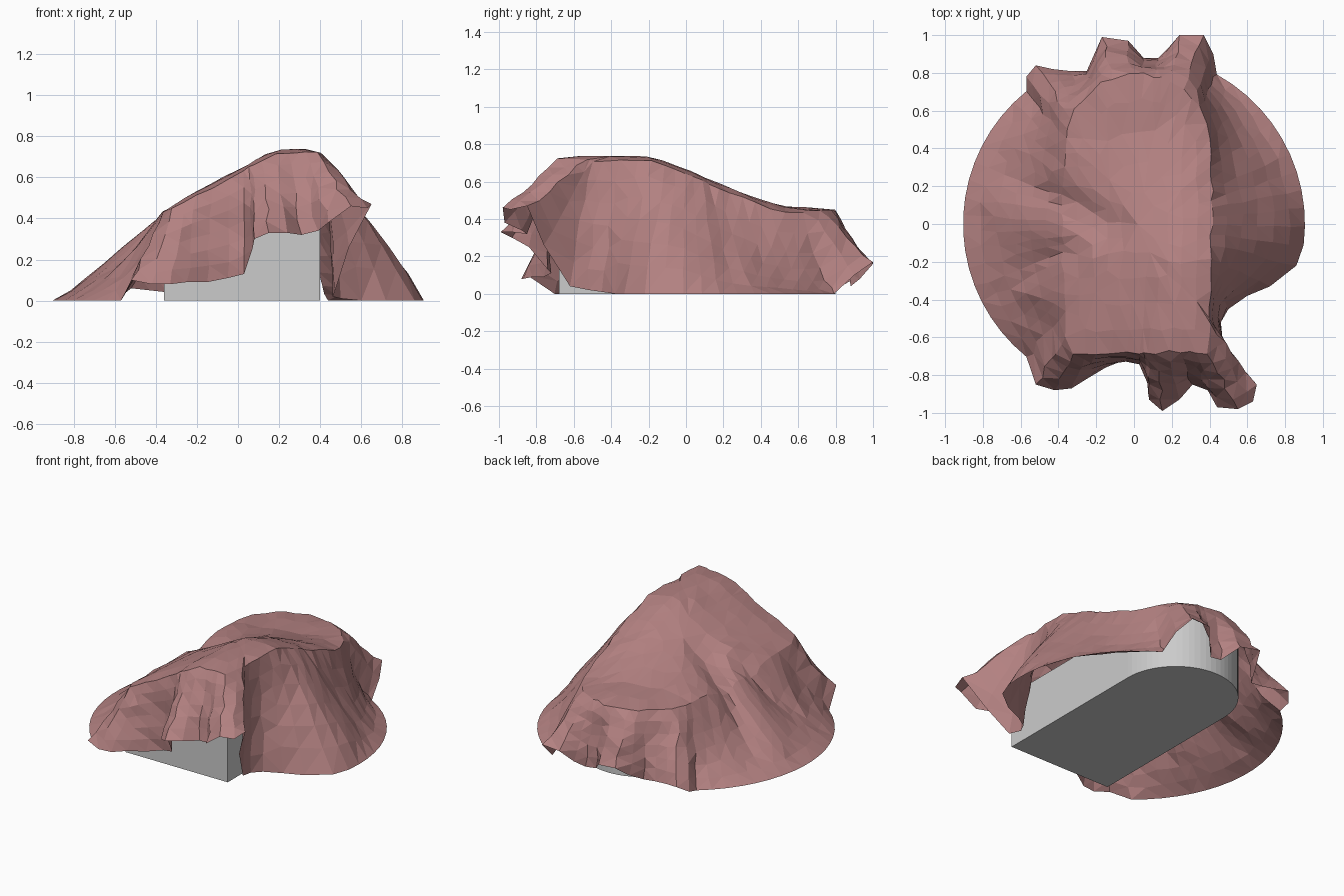
import bpy, bmesh, math, random

if "Cube" in bpy.data.objects:
    bpy.data.objects.remove(bpy.data.objects["Cube"])

random.seed(4)
CX, BACK_Y, R, FRONT_Y = 0.02, 0.42, 0.38, -0.68


def inside(x, y):
    if abs(x - CX) > R or y < FRONT_Y:
        return False
    return y <= BACK_Y or math.hypot(x - CX, y - BACK_Y) <= R


def edge_of_block(angle):
    s = 0.3
    while inside(CX + s * math.cos(angle), s * math.sin(angle)):
        s += 0.004
    return s + 0.01


def clamp(v):
    return max(0.0, min(1.0, v))


# Height of the cloth where it lies on top, rising to the front right
def top_height(x, y):
    side = clamp((x + 0.36) / 0.55)
    return 0.45 + 0.02 * clamp(y) + 0.29 * side * clamp((0.5 - y) / 0.68)


def valley(x, y, ax, ay, bx, by, width):
    dx, dy = bx - ax, by - ay
    t = clamp(((x - ax) * dx + (y - ay) * dy) / (dx * dx + dy * dy))
    d = math.hypot(x - ax - t * dx, y - ay - t * dy)
    return math.exp(-(d / width) ** 2)


# Support block under the cloth: flat at the front, half round at the back
def make_block(height):
    outline = [(CX - R, FRONT_Y), (CX + R, FRONT_Y)]
    for i in range(33):
        a = math.pi * i / 32
        outline.append((CX + R * math.cos(a), BACK_Y + R * math.sin(a)))
    bm = bmesh.new()
    face = bm.faces.new([bm.verts.new((x, y, 0)) for x, y in outline])
    top = bmesh.ops.extrude_face_region(bm, geom=[face])["geom"]
    for v in top:
        if isinstance(v, bmesh.types.BMVert):
            v.co.z = height
    bmesh.ops.recalc_face_normals(bm, faces=bm.faces)
    me = bpy.data.meshes.new("support_block")
    bm.to_mesh(me)
    bm.free()
    bpy.context.collection.objects.link(bpy.data.objects.new("support_block", me))


def arc(a0, a1, n):
    angles = [math.radians(a0 + (a1 - a0) * i / (n - 1)) for i in range(n)]
    return [(0.905 * math.cos(a), 0.905 * math.sin(a), 0.0) for a in angles]


# Hem of the cloth: gathered front, round right, scalloped back, round left
front_hem = [(-.52, -.85, .10), (-.42, -.88, .08), (-.33, -.87, .08), (-.25, -.82, .09),
             (-.15, -.76, .09), (-.05, -.72, .11), (.03, -.74, .13), (.07, -.84, .25),
             (.08, -.93, .30), (.15, -.99, .33), (.24, -.93, .33), (.31, -.85, .32),
             (.39, -.88, .34), (.44, -.97, .38), (.55, -.98, .46), (.63, -.94, .45),
             (.65, -.85, .47), (.54, -.76, .26), (.47, -.62, .04), (.46, -.52, .02),
             (.50, -.45, .01), (.60, -.38, .0), (.72, -.33, .0), (.86, -.22, .0)]
back_hem = [(.42, .90, .10), (.37, 1.0, .17), (.24, 1.0, .16), (.18, .93, .08),
            (.13, .88, .04), (.05, .88, .05), (-.03, .97, .13), (-.17, .99, .15),
            (-.21, .90, .08), (-.25, .81, .03), (-.34, .81, .04), (-.43, .82, .05),
            (-.52, .84, .06), (-.57, .78, .02)]
hem = front_hem + arc(-7, 61, 12) + back_hem + arc(129, 231, 18)


def make_cloth():
    drape, top = 6, 5
    bm = bmesh.new()
    centre = bm.verts.new((CX, 0, top_height(CX, 0)))
    spokes, prev = [], None
    for hx, hy, hz in hem:
        a = math.atan2(hy, hx - CX)
        if prev is not None:
            if a < prev - 1:
                a += 2 * math.pi
            a = max(a, prev + 0.012)
        prev = a
        s = edge_of_block(a)
        ex, ey = CX + s * math.cos(a), s * math.sin(a)
        spoke = []
        for i in range(1, top + 1):
            t = i / top
            x, y = CX + (ex - CX) * t, ey * t
            spoke.append((x, y, top_height(x, y) - 0.015 * t ** 5))
        # steepness of the fall: bulging at front right, hollow at back right
        k = 1.0
        if hz == 0:
            k = 1.22 if hx < 0 else 0.85 + 0.95 * clamp(hy * 1.6 + 0.05)
        ez = spoke[-1][2]
        for i in range(1, drape + 1):
            t = i / drape
            spoke.append((ex + (hx - ex) * t, ey + (hy - ey) * t, hz + (ez - hz) * (1 - t) ** k))
        verts = []
        for i, (x, y, z) in enumerate(spoke):
            if i < len(spoke) - 1:
                fold = 0.06 * valley(x, y, -.68, .30, -.12, -.02, .09)
                fold += 0.05 * valley(x, y, -.62, -.28, -.38, -.15, .09)
                z = max(0.01, z - fold * clamp(z * 4) + random.uniform(-.006, .006))
                # staggered, irregular facets
                wob = 0.012 if math.hypot(x, y) > 0.25 else 0.0
                x += random.uniform(-wob, wob)
                y += random.uniform(-wob, wob)
            verts.append(bm.verts.new((x, y, z)))
        spokes.append(verts)
    for i, cur in enumerate(spokes):
        nxt = spokes[(i + 1) % len(spokes)]
        bm.faces.new((centre, cur[0], nxt[0]))
        for j in range(len(cur) - 1):
            bm.faces.new((cur[j], cur[j + 1], nxt[j + 1], nxt[j]))

    # thin out the crowded middle, then soften the cloth but keep the hem fixed
    def near(v):
        return math.hypot(v.co.x, v.co.y) < 0.6 and inside(v.co.x, v.co.y)
    bmesh.ops.remove_doubles(bm, verts=[v for v in bm.verts if near(v)], dist=0.06)
    bmesh.ops.triangulate(bm, faces=bm.faces)
    inner = [v for v in bm.verts if not v.is_boundary]
    bmesh.ops.smooth_vert(bm, verts=inner, factor=0.3,
                          use_axis_x=True, use_axis_y=True, use_axis_z=True)
    bmesh.ops.recalc_face_normals(bm, faces=bm.faces)
    me = bpy.data.meshes.new("draped_cloth")
    bm.to_mesh(me)
    bm.free()
    mat = bpy.data.materials.new("dusty_rose")
    mat.diffuse_color = (0.45, 0.22, 0.22, 1)
    mat.use_nodes = True
    mat.node_tree.nodes["Principled BSDF"].inputs["Base Color"].default_value = mat.diffuse_color
    me.materials.append(mat)
    bpy.context.collection.objects.link(bpy.data.objects.new("draped_cloth", me))


make_block(0.37)
make_cloth()
